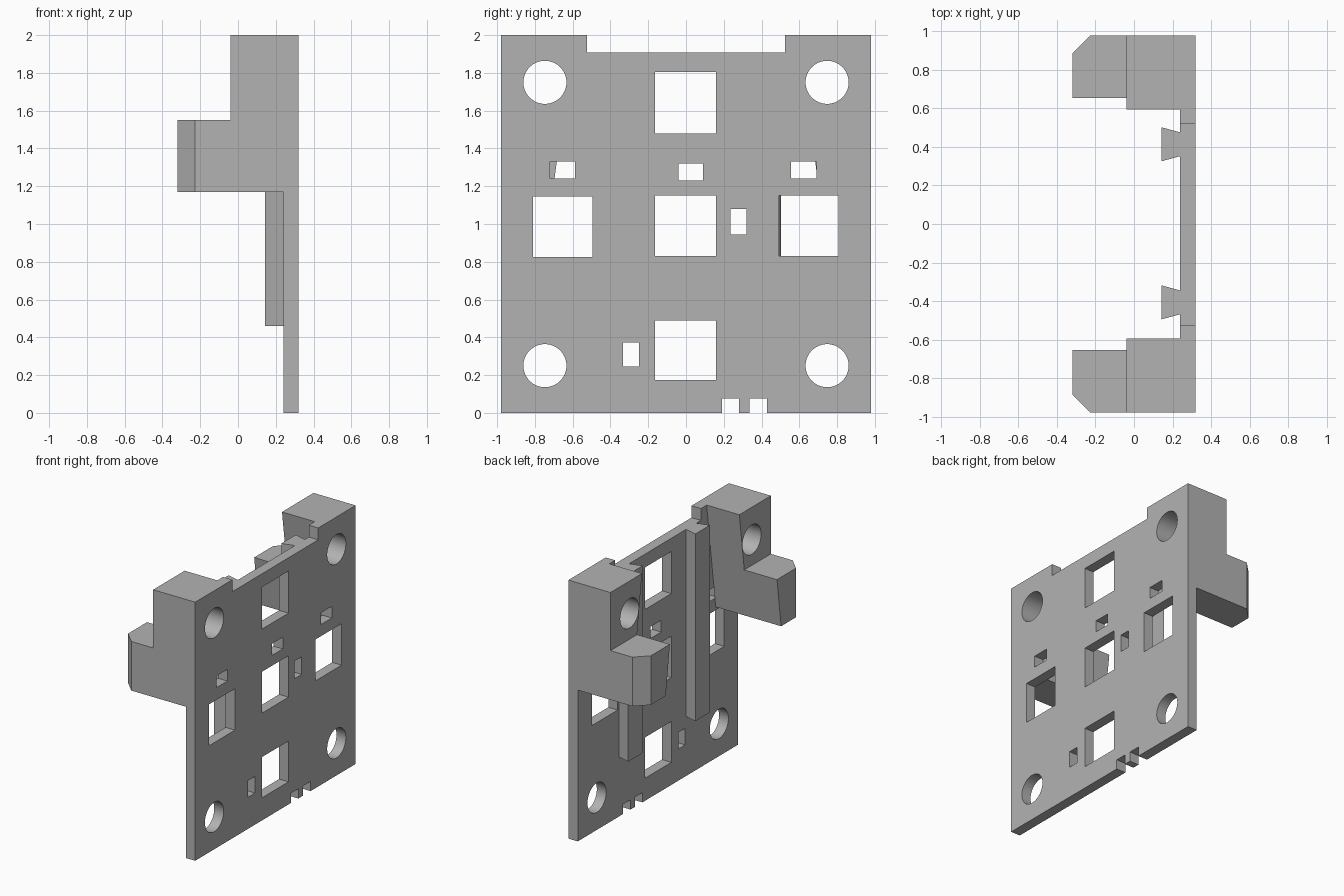
import bpy, bmesh
from math import pi
from mathutils import Vector, Matrix

default = bpy.data.objects.get("Cube")
if default:
    bpy.data.objects.remove(default, do_unlink=True)

grey = bpy.data.materials.new("plain grey")
grey.use_nodes = True
colour = (0.45, 0.45, 0.45, 1)
grey.diffuse_color = colour
grey.node_tree.nodes["Principled BSDF"].inputs["Base Color"].default_value = colour

FRONT, BACK = 0.24, 0.32      # plate faces along x
HALF = 0.98                   # half width along y


def finish(name, bm):
    bmesh.ops.recalc_face_normals(bm, faces=bm.faces[:])
    mesh = bpy.data.meshes.new(name)
    bm.to_mesh(mesh)
    bm.free()
    mesh.materials.append(grey)
    obj = bpy.data.objects.new(name, mesh)
    bpy.context.collection.objects.link(obj)
    return obj


def add_box(bm, x0, x1, y0, y1, z0, z1):
    centre = Vector((x0 + x1, y0 + y1, z0 + z1)) / 2
    size = Matrix.Diagonal((x1 - x0, y1 - y0, z1 - z0, 1))
    bmesh.ops.create_cube(bm, size=1, matrix=Matrix.Translation(centre) @ size)


def extrude(points, offset):
    bm = bmesh.new()
    face = bm.faces.new([bm.verts.new(p) for p in points])
    moved = bmesh.ops.extrude_face_region(bm, geom=[face])["geom"]
    verts = [v for v in moved if isinstance(v, bmesh.types.BMVert)]
    bmesh.ops.translate(bm, verts=verts, vec=offset)
    # close the starting end if the extrusion removed it
    rim = [e for e in bm.edges if e.is_boundary]
    if rim:
        bmesh.ops.contextual_create(bm, geom=rim)
    return bm


def slice_off(bm, point, normal):
    # cut away everything on the normal side and cap the cut
    cut = bmesh.ops.bisect_plane(bm, geom=bm.verts[:] + bm.edges[:] + bm.faces[:],
                                 plane_co=point, plane_no=normal, clear_outer=True)
    edges = [e for e in cut["geom_cut"] if isinstance(e, bmesh.types.BMEdge)]
    bmesh.ops.contextual_create(bm, geom=edges)


def cut_with(obj, cutter):
    mod = obj.modifiers.new("cut", 'BOOLEAN')
    mod.operation = 'DIFFERENCE'
    mod.solver = 'EXACT'
    mod.object = cutter
    with bpy.context.temp_override(object=obj, active_object=obj):
        bpy.ops.object.modifier_apply(modifier=mod.name)


# Round screw holes, shared by the plate and the blocks
bm = bmesh.new()
for y in (-0.747, 0.747):
    for z in (0.25, 1.75):
        bmesh.ops.create_cone(bm, cap_ends=True, segments=64, radius1=0.114,
                              radius2=0.114, depth=2,
                              matrix=Matrix.Translation((0, y, z)) @ Matrix.Rotation(pi / 2, 4, 'Y'))
round_cutter = finish("round_hole_cutter", bm)

# Rectangular openings: y0, y1, z0, z1
openings = [
    (-0.163, 0.16, 1.48, 1.805), (-0.163, 0.16, 0.83, 1.15), (-0.163, 0.16, 0.175, 0.49),
    (-0.81, -0.495, 0.825, 1.145), (0.493, 0.808, 0.83, 1.15),
    (-0.72, -0.587, 1.24, 1.33), (0.557, 0.69, 1.24, 1.33), (-0.04, 0.09, 1.23, 1.32),
    (0.235, 0.32, 0.945, 1.08), (-0.333, -0.25, 0.245, 0.373),
    (0.19, 0.28, -0.1, 0.075), (0.335, 0.43, -0.1, 0.075),
    (-0.525, 0.523, 1.908, 2.1),
]
bm = bmesh.new()
for y0, y1, z0, z1 in openings:
    add_box(bm, 0, 0.5, y0, y1, z0, z1)
opening_cutter = finish("opening_cutter", bm)

# Back plate
bm = bmesh.new()
add_box(bm, FRONT, BACK, -HALF, HALF, 0, 2)
plate = finish("back_plate", bm)
cut_with(plate, opening_cutter)
cut_with(plate, round_cutter)

# Stepped hook blocks, with a sloping inner face and a bevelled outer corner
step = [(FRONT, 1.17), (FRONT, 2), (-0.04, 2), (-0.04, 1.55), (-0.32, 1.55), (-0.32, 1.17)]
for side, name in ((1, "left_hook_block"), (-1, "right_hook_block")):
    bm = extrude([(x, side * 0.5, z) for x, z in step], (0, side * (HALF - 0.5), 0))
    slice_off(bm, (0, side * 0.595, 2), (0, -side, -0.133))
    slice_off(bm, (-0.32, side * 0.887, 1.3), (-1, side, 0))
    block = finish(name, bm)
    cut_with(block, round_cutter)

# Dovetail rails on the inner face of the plate
for y, name in ((0.414, "left_rail"), (-0.407, "right_rail")):
    profile = [(FRONT, -0.062), (FRONT, 0.062), (0.143, 0.088), (0.143, -0.088)]
    finish(name, extrude([(x, y + dy, 0.46) for x, dy in profile], (0, 0, 1.448)))

for cutter in (round_cutter, opening_cutter):
    bpy.data.objects.remove(cutter, do_unlink=True)
